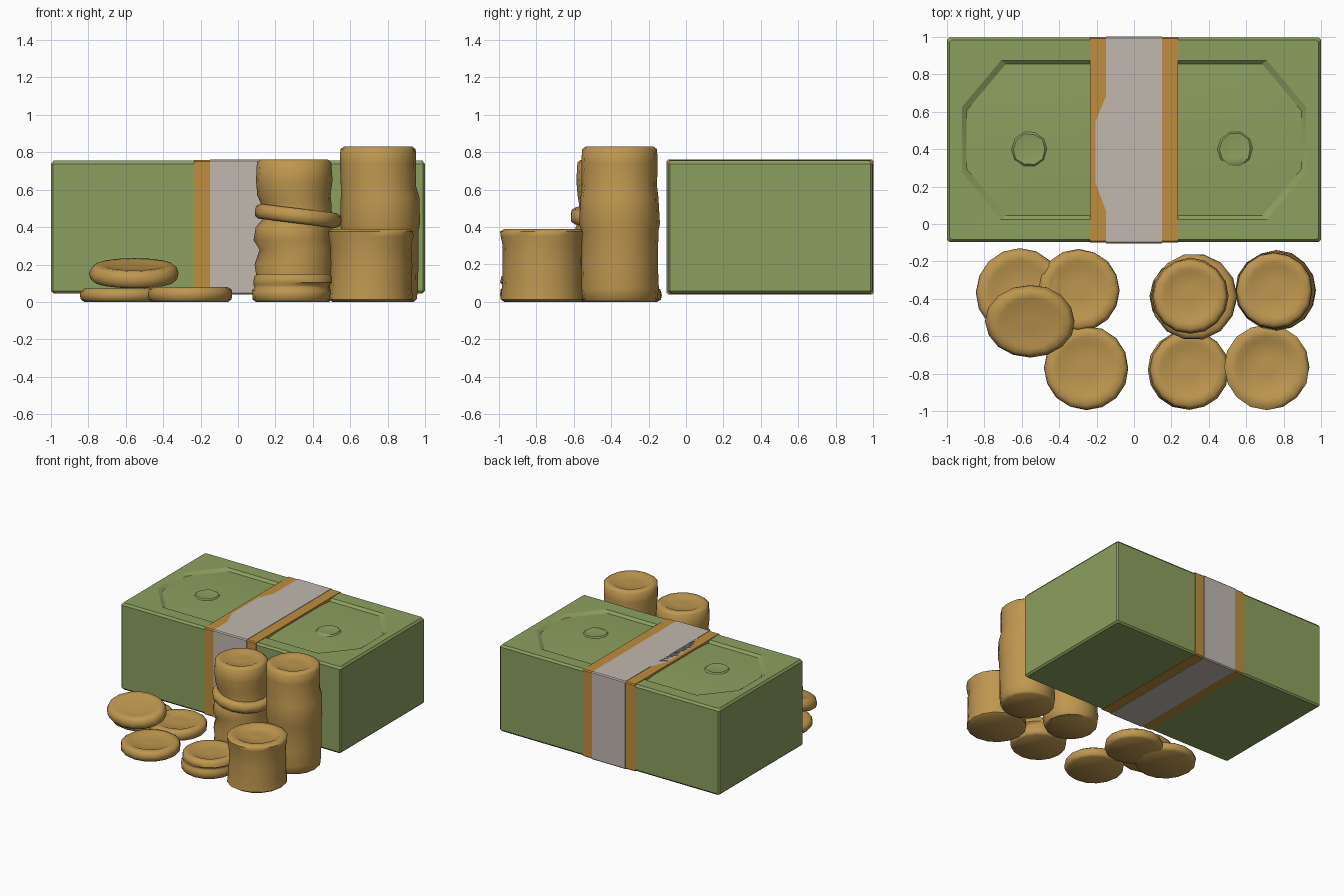
import bpy, bmesh, math, random
from mathutils import Matrix

random.seed(4)
cube = bpy.data.objects.get("Cube")
if cube:
    bpy.data.objects.remove(cube)


def material(name, rgb):
    m = bpy.data.materials.new(name)
    m.use_nodes = True
    m.diffuse_color = (*rgb, 1)
    m.node_tree.nodes["Principled BSDF"].inputs["Base Color"].default_value = (*rgb, 1)
    return m


green = material("note green", (0.26, 0.35, 0.115))
gold = material("coin gold", (0.52, 0.31, 0.08))
amber = material("band amber", (0.52, 0.27, 0.05))
paper = material("band paper", (0.53, 0.48, 0.43))


def finish(name, bm, mat, angle=40):
    bmesh.ops.recalc_face_normals(bm, faces=bm.faces)
    mesh = bpy.data.meshes.new(name)
    bm.to_mesh(mesh)
    bm.free()
    mesh.materials.append(mat)
    ob = bpy.data.objects.new(name, mesh)
    bpy.context.collection.objects.link(ob)
    bpy.ops.object.select_all(action="DESELECT")
    ob.select_set(True)
    bpy.context.view_layer.objects.active = ob
    bpy.ops.object.shade_smooth_by_angle(angle=math.radians(angle))
    return ob


def loft(loops, bm=None):
    """Bridge equal-sized closed loops of points and cap both ends."""
    bm = bm or bmesh.new()
    rows = [[bm.verts.new(p) for p in loop] for loop in loops]
    n = len(rows[0])
    for a, b in zip(rows, rows[1:]):
        for i in range(n):
            j = (i + 1) % n
            bm.faces.new((a[i], a[j], b[j], b[i]))
    bm.faces.new(rows[0][::-1])
    bm.faces.new(rows[-1])
    return bm


# Banknote bundle: chamfered box with a sunken eight-sided panel on top
MID = 0.45


def octagon(hx, hy, cx, cy, z):
    quarter = [(hx, hy - cy), (hx - cx, hy)]
    pts = quarter + [(-x, y) for x, y in quarter[::-1]]
    pts += [(-x, -y) for x, y in pts]
    return [(x, y + MID, z) for x, y in pts]


body = loft([
    octagon(0.985, 0.535, 0.01, 0.01, 0.045),
    octagon(0.998, 0.546, 0.01, 0.01, 0.058),
    octagon(0.998, 0.546, 0.01, 0.01, 0.738),
    octagon(0.985, 0.533, 0.01, 0.01, 0.755),
    octagon(0.92, 0.425, 0.21, 0.25, 0.752),
    octagon(0.895, 0.405, 0.21, 0.25, 0.733),
    octagon(0.70, 0.28, 0.2, 0.2, 0.743),
])
finish("banknote_bundle", body, green, 30)


# Worn round emblem on each half of the panel
def disc(cx, cy, r, z, n=10, dx=0.0, dy=0.0, wob=0.0):
    return [(cx + dx + r * math.cos(2 * math.pi * i / n) * (1 + random.uniform(-wob, wob)),
             cy + dy + r * math.sin(2 * math.pi * i / n) * (1 + random.uniform(-wob, wob)),
             z) for i in range(n)]


for side, x in (("right", -0.56), ("left", 0.54)):
    emblem = loft([disc(x, 0.4, 0.10, 0.738), disc(x, 0.4, 0.085, 0.752, wob=0.06),
                   disc(x, 0.4, 0.05, 0.747)])
    finish("emblem_" + side, emblem, green, 50)


# Paper band: two wrapped strips, the upper one with a worn edge on top
def wrap(name, out, half, mat, wear=None):
    lo, hi = MID - 0.547 - out, MID + 0.547 + out
    bot, top = 0.045 - out, 0.755 + out
    c = 0.008
    path = [(lo, bot + c), (lo, top - c), (lo + c, top)]
    wear = wear or {}
    path += [(y, top) for y in sorted(wear)]
    path += [(hi - c, top), (hi, top - c), (hi, bot + c), (hi - c, bot), (lo + c, bot)]
    left = [(-half - wear.get(y, 0) if z == top else -half, y, z) for y, z in path]
    right = [(half, y, z) for y, z in path]
    finish(name, loft([left, right]), mat)


wrap("band_border", 0.003, 0.235, amber)
wrap("band_centre", 0.006, 0.15, paper, {0.07: 0.0, 0.22: 0.055, 0.55: 0.055, 0.68: 0.0})


# Coins: turned stacks with slightly worn outlines and dished tops
def stack(name, x, y, r, rings, n=16, dish=0.012, squash=1.0, tilt=0.0):
    """rings: (height, radius factor, sideways shift) from bottom to top."""
    z0, top = rings[0][0], rings[-1][0]
    loops = [disc(0, 0, r * 0.9, z0, n)]
    for z, f, dx in rings:
        edge = 0.014 if z == z0 else -0.014 if z == top else 0
        loops.append(disc(0, 0, r * f, z + edge, n, dx, 0, 0.012))
    f, dx = rings[-1][1:]
    for k, z in ((0.91, top), (0.74, top), (0.62, top - dish), (0.2, top - dish * 0.7)):
        loops.append(disc(0, 0, r * f * k, z, n, dx, 0, 0.012))
    bm = loft(loops)
    m = (Matrix.Translation((x, y, 0)) @ Matrix.Rotation(tilt, 4, "X")
         @ Matrix.Diagonal((1, squash, 1, 1)))
    bmesh.ops.transform(bm, matrix=m, verts=bm.verts)
    return finish(name, bm, gold, 55)


stack("tall_stack_left", 0.75, -0.355, 0.21, [
    (0.0, 0.97, 0), (0.07, 1, 0), (0.2, 0.98, 0.01), (0.38, 0.98, 0.01), (0.42, 1.02, 0.01),
    (0.56, 1.0, 0.01), (0.62, 0.96, 0), (0.74, 0.97, 0), (0.83, 0.96, 0)])
stack("tall_stack_right", 0.30, -0.385, 0.21, [
    (0.0, 0.95, 0), (0.08, 1, 0), (0.13, 0.96, 0), (0.2, 1.0, 0), (0.28, 0.93, 0.01),
    (0.33, 0.98, -0.01), (0.4, 0.98, 0), (0.45, 0.86, 0.02), (0.53, 0.9, 0.01),
    (0.57, 0.93, 0), (0.65, 0.97, 0), (0.76, 0.94, 0)])
stack("short_stack", 0.71, -0.765, 0.228, [
    (0.0, 0.99, 0), (0.1, 0.96, 0), (0.2, 0.95, 0.005), (0.3, 0.95, 0), (0.35, 0.99, 0),
    (0.39, 1.0, 0)], dish=0.02)
stack("coin_pair", 0.285, -0.78, 0.212, [
    (0.0, 0.98, 0), (0.06, 1.0, 0), (0.075, 0.93, 0), (0.09, 0.94, 0), (0.105, 1, 0.01),
    (0.15, 0.98, 0.01)])
flat = [(0.0, 0.98, 0), (0.04, 1.0, 0), (0.08, 0.98, 0)]
stack("flat_coin_front", -0.255, -0.77, 0.225, flat)
stack("flat_coin_middle", -0.295, -0.355, 0.22, flat)
stack("flat_coin_back", -0.61, -0.365, 0.235, [(z * 0.9, f, dx) for z, f, dx in flat])

# Coin slipping out of the stack, and one leaning on the flat coins
slip = stack("slipped_coin", 0.315, -0.39, 0.232, flat, n=14)
slip.matrix_world = Matrix.Translation((0, 0, 0.46)) @ Matrix.Translation((0.315, -0.39, 0)) \
    @ Matrix.Rotation(math.radians(7), 4, "Y") @ Matrix.Translation((-0.315, 0.39, 0))
slip.location.z -= 0.04
lean = stack("leaning_coin", 0, 0, 0.24, [(0.0, 0.97, 0), (0.045, 1, 0), (0.09, 0.95, 0)],
             squash=0.82, tilt=math.radians(12), dish=0.006)
lean.location = (-0.555, -0.51, 0.11)
